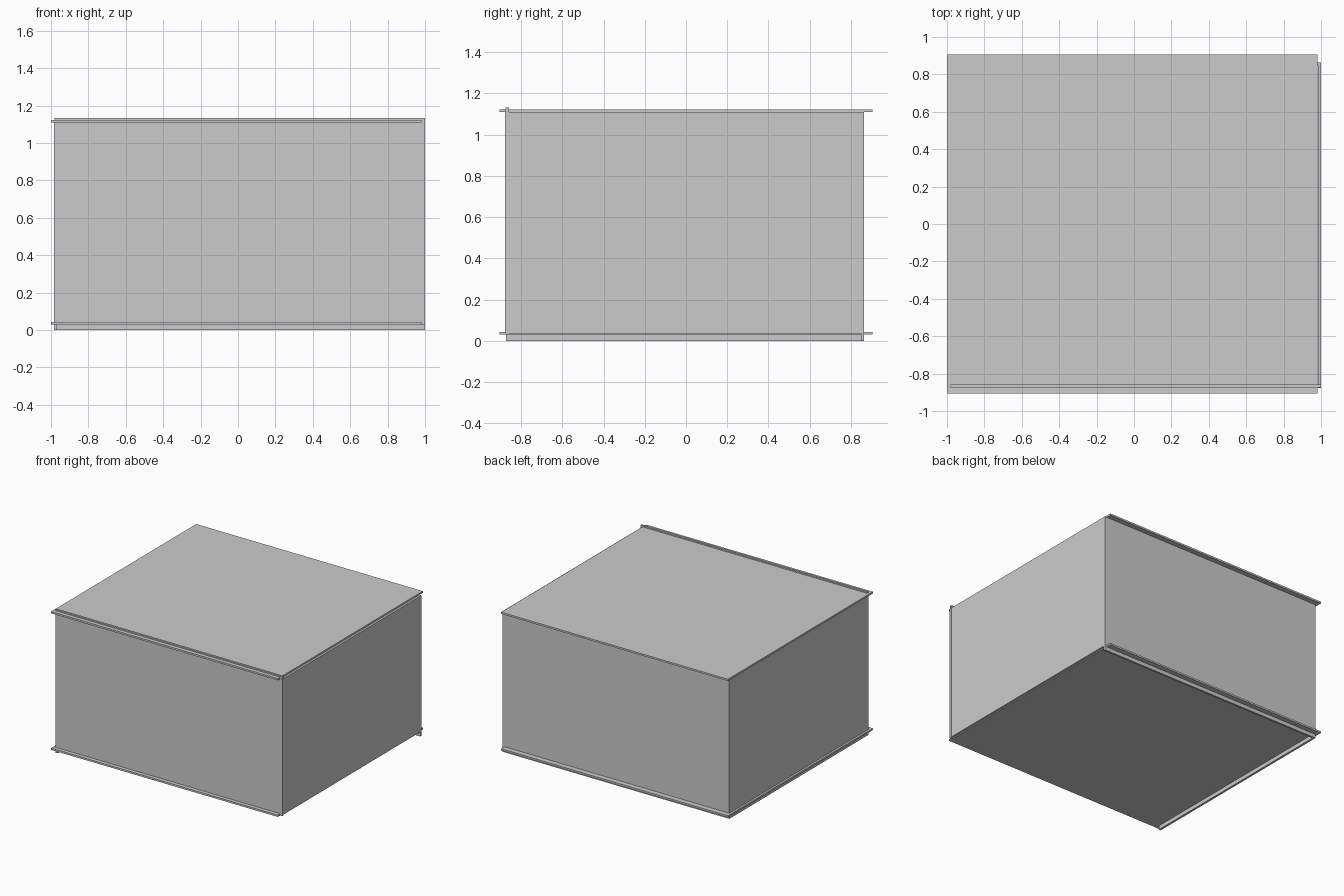
import bpy

if "Cube" in bpy.data.objects:
    bpy.data.objects.remove(bpy.data.objects["Cube"])


def panel(name, x, y, z):
    """Thin box sheet spanning the given (min, max) ranges."""
    bpy.ops.mesh.primitive_cube_add(
        size=1, location=[(a + b) / 2 for a, b in (x, y, z)])
    ob = bpy.context.object
    ob.name = name
    ob.scale = [b - a for a, b in (x, y, z)]
    bpy.ops.object.transform_apply(location=False, rotation=False, scale=True)
    return ob


# Horizontal sheets, overhanging the walls at front, back and left
for name, z in (("bottom_panel", 0.030), ("top_panel", 1.109)):
    panel(name, (-1.0, 0.982), (-0.905, 0.905), (z, z + 0.014))

# Front wall rises past the top, back wall drops below the floor
panel("front_wall", (-0.981, 1.0), (-0.875, -0.859), (0.030, 1.133))
panel("back_wall", (-0.983, 0.999), (0.849, 0.864), (0.0, 1.110))

# Left wall drops below the floor, right wall hangs between floor and top
panel("left_wall", (-0.984, -0.967), (-0.874, 0.849), (0.0, 1.110))
panel("right_wall", (0.983, 0.9995), (-0.878, 0.862), (0.036, 1.110))
